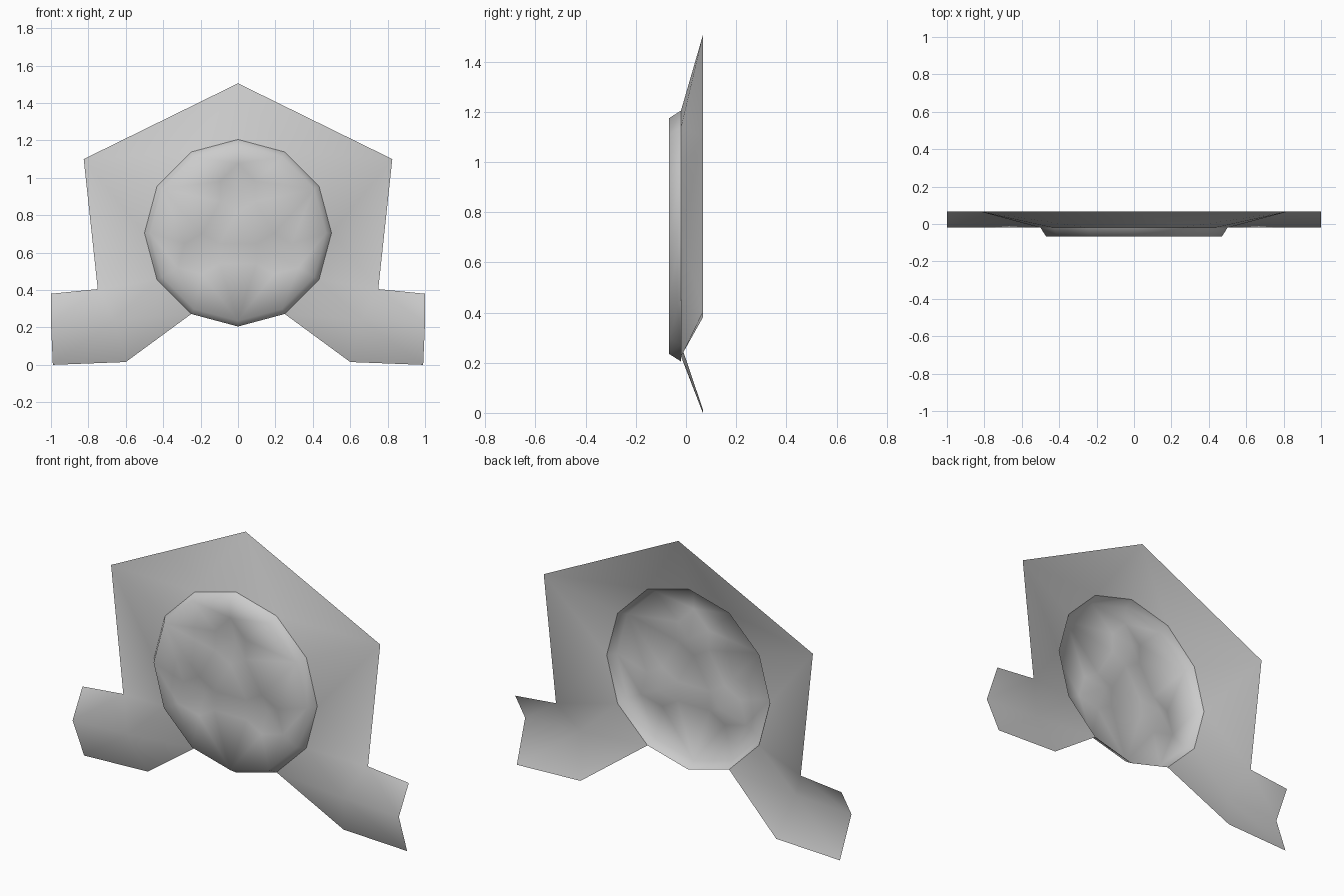
import bpy, bmesh
from math import sin, cos, radians
from mathutils import Vector

cube = bpy.data.objects.get("Cube")
if cube:
    bpy.data.objects.remove(cube, do_unlink=True)

grey = bpy.data.materials.new("plain_grey")
grey.use_nodes = True
colour = (0.6, 0.6, 0.6, 1)
grey.diffuse_color = colour
grey.node_tree.nodes["Principled BSDF"].inputs["Base Color"].default_value = colour

CENTRE_Z = 0.705
FRONT, SEAM, BACK = -0.067, -0.02, 0.067


def on_circle(radius, angle, y):
    """Point on a circle about the disc centre, angle measured from the top."""
    a = radians(angle)
    return Vector((radius * sin(a), y, CENTRE_Z + radius * cos(a)))


def finish(bm, name):
    """Face everything to the front, shade smooth and link the object."""
    bmesh.ops.recalc_face_normals(bm, faces=bm.faces)
    bm.normal_update()
    if sum(f.normal.y * f.calc_area() for f in bm.faces) > 0:
        bmesh.ops.reverse_faces(bm, faces=bm.faces)
    for f in bm.faces:
        f.smooth = True
    mesh = bpy.data.meshes.new(name)
    bm.to_mesh(mesh)
    bm.free()
    mesh.materials.append(grey)
    obj = bpy.data.objects.new(name, mesh)
    bpy.context.collection.objects.link(obj)


def loop_edges(bm, verts):
    return [bm.edges.new((v, verts[(i + 1) % len(verts)])) for i, v in enumerate(verts)]


# Raised disc: chamfered rim, front face with three hexagonal hollows
bm = bmesh.new()
outer = [bm.verts.new(on_circle(0.5, 30 * k, SEAM)) for k in range(12)]
inner = [bm.verts.new(on_circle(0.47, 30 * k, FRONT)) for k in range(12)]
edges = loop_edges(bm, inner)
hollows = []
for turn in (0, 120, 240):
    middle = on_circle(0.222, turn, FRONT)
    rim = []
    for k in range(6):
        reach = 0.15 if k == 0 else 0.108   # pointed outward corner
        a = radians(turn + 60 * k)
        rim.append(bm.verts.new(middle + Vector((sin(a), 0, cos(a))) * reach))
    edges += loop_edges(bm, rim)
    hollows.append((rim, middle))
bmesh.ops.triangle_fill(bm, edges=edges, use_beauty=True, normal=(0, -1, 0))
for rim, middle in hollows:
    tip = bm.verts.new(middle + Vector((0, 0.05, 0)))
    for k in range(6):
        bm.faces.new((rim[k], rim[(k + 1) % 6], tip))
for k in range(12):
    n = (k + 1) % 12
    bm.faces.new((outer[k], outer[n], inner[n], inner[k]))
finish(bm, "raised_disc")

# Sloping back plate with two folded feet, mirrored about the middle
bm = bmesh.new()
for side in (1, -1):
    def point(x, z, y=BACK):
        return bm.verts.new((side * x, y, z))
    ring = [bm.verts.new(on_circle(0.5, side * 30 * k, SEAM)) for k in range(6)]
    peak, shoulder, notch = point(0, 1.505), point(0.825, 1.1), point(0.75, 0.405)
    foot_top, foot_low, foot_heel = point(1, 0.38), point(0.99, 0), point(0.6, 0.015)
    fold_in, fold_out = point(0.66, 0.24, SEAM), point(1, 0.225, SEAM)
    for face in (
        (peak, ring[0], ring[1]), (peak, ring[1], shoulder),
        (shoulder, ring[1], ring[2]), (shoulder, ring[2], ring[3]),
        (shoulder, ring[3], notch), (notch, ring[3], ring[4]),
        (notch, ring[4], fold_in), (fold_in, ring[4], ring[5]),
        (notch, fold_in, fold_out, foot_top),
        (fold_in, ring[5], foot_heel),
        (fold_in, foot_heel, foot_low, fold_out),
    ):
        bm.faces.new(face)
bmesh.ops.remove_doubles(bm, verts=bm.verts, dist=0.0005)
finish(bm, "back_plate")
